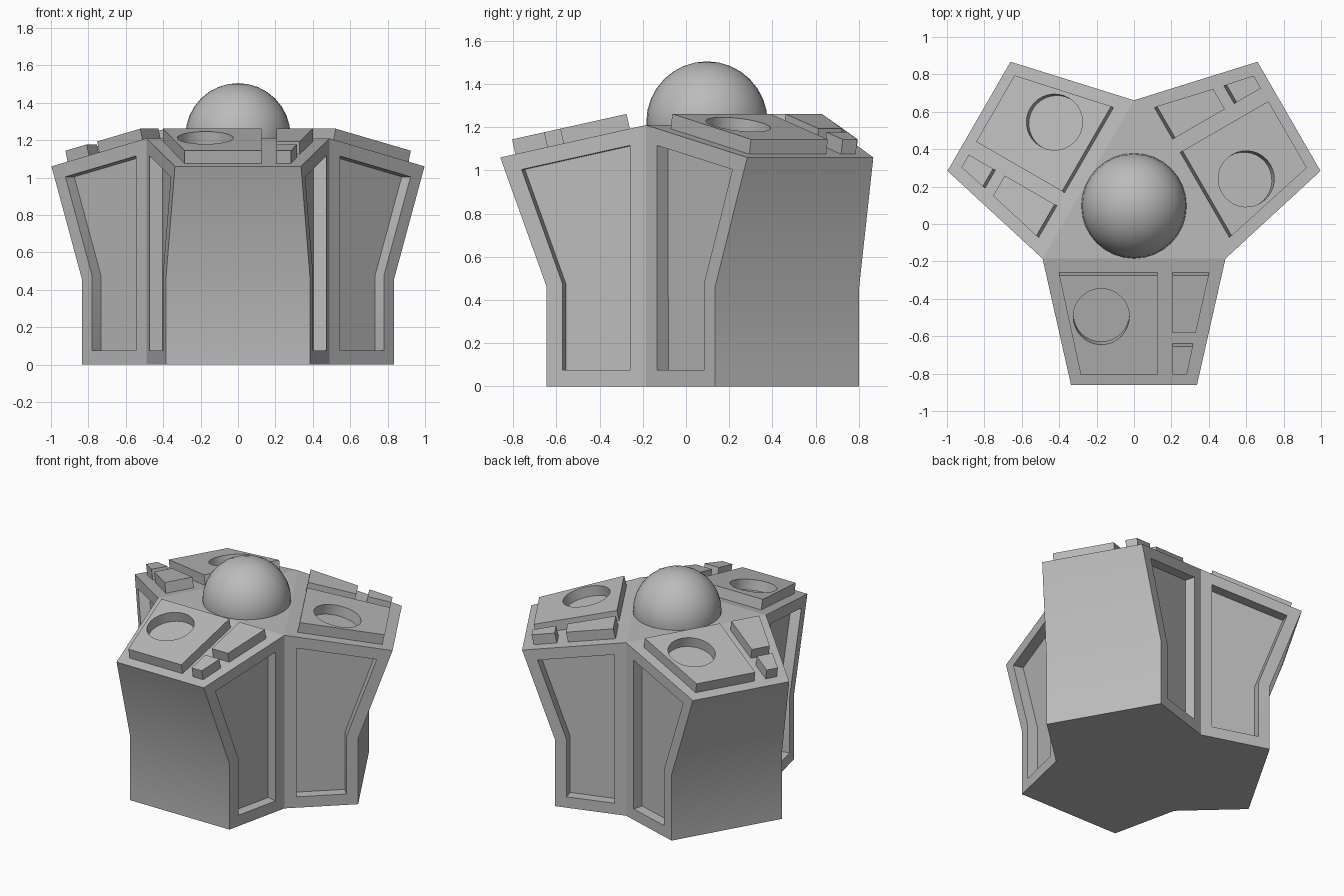
import bpy, bmesh
from math import sin, cos, pi, radians, atan2
from mathutils import Matrix, Vector

cube = bpy.data.objects.get("Cube")
if cube:
    bpy.data.objects.remove(cube, do_unlink=True)

CENTRE = Vector((0, 0.097, 0))
INNER_Y, OUTER_Y, BASE_Y = -0.185, -0.86, -0.645
INNER_Z, OUTER_Z, KINK_Z = 1.21, 1.06, 0.46
INNER_X, OUTER_X = 0.489, 0.337
SLOPE = (INNER_Z - OUTER_Z) / (INNER_Y - OUTER_Y)
THICK = 0.07

grey = bpy.data.materials.new("plain_grey")
grey.use_nodes = True
grey.diffuse_color = (0.5, 0.5, 0.5, 1)
grey.node_tree.nodes["Principled BSDF"].inputs["Base Color"].default_value = (0.5, 0.5, 0.5, 1)


def turn(k):
    """Rotation of one third of a circle, k times, about the central axis."""
    return (Matrix.Translation(CENTRE) @ Matrix.Rotation(k * 2 * pi / 3, 4, 'Z')
            @ Matrix.Translation(-CENTRE))


def finish(bm, name, smooth=True):
    bmesh.ops.recalc_face_normals(bm, faces=bm.faces)
    mesh = bpy.data.meshes.new(name)
    bm.to_mesh(mesh)
    bm.free()
    mesh.materials.append(grey)
    obj = bpy.data.objects.new(name, mesh)
    bpy.context.collection.objects.link(obj)
    if smooth:
        mesh.shade_smooth()
        mesh.set_sharp_from_angle(angle=radians(30))
    return obj


def side_x(y):
    return INNER_X + (y - INNER_Y) * (INNER_X - OUTER_X) / (INNER_Y - OUTER_Y)


# Body: three flared arms around a triangular core, with recessed side panels
bm = bmesh.new()
profile = [(INNER_Y, 0), (BASE_Y, 0), (BASE_Y, KINK_Z), (OUTER_Y, OUTER_Z), (INNER_Y, INNER_Z)]
sides, floor, lids = [], [], []
for k in range(3):
    left, right = [[bm.verts.new(turn(k) @ Vector((s * side_x(y), y, z))) for y, z in profile]
                   for s in (1, -1)]
    sides += [bm.faces.new(left), bm.faces.new(right[::-1])]
    strips = [bm.faces.new((left[i], right[i], right[i + 1], left[i + 1])) for i in range(4)]
    floor.append(strips[0])
    lids.append(strips[3])
for z in (0, INNER_Z):
    face = bm.faces.new([bm.verts.new(turn(k) @ Vector((INNER_X, INNER_Y, z))) for k in range(3)])
    (lids if z else floor).append(face)
bmesh.ops.remove_doubles(bm, verts=bm.verts, dist=0.005)
bmesh.ops.recalc_face_normals(bm, faces=bm.faces)
bmesh.ops.inset_individual(bm, faces=sides, thickness=0.076, use_even_offset=True)
for face in sides:
    inward = -face.normal.copy() * THICK
    new = bmesh.ops.extrude_face_region(bm, geom=[face])["geom"]
    bmesh.ops.translate(bm, verts=[v for v in new if isinstance(v, bmesh.types.BMVert)], vec=inward)
    bm.faces.remove(face)
body = finish(bm, "body")
for poly in body.data.polygons:
    if abs(poly.normal.z) > 0.9:
        poly.use_smooth = False


# Raised plates on the sloping arm tops
def plate(name, k, outline, hole=None):
    bm = bmesh.new()
    loops = [outline]
    if hole:
        cx, cy, r = hole
        loops.append([(cx + r * cos(a * pi / 16), cy + r * sin(a * pi / 16)) for a in range(32)])
    edges = []
    for loop in loops:
        vs = [bm.verts.new((x, y, INNER_Z + (y - INNER_Y) * SLOPE)) for x, y in loop]
        edges += [bm.edges.new((vs[i - 1], vs[i])) for i in range(len(vs))]
    bmesh.ops.triangle_fill(bm, edges=edges, use_beauty=True)
    new = bmesh.ops.extrude_face_region(bm, geom=bm.faces[:], use_keep_orig=True)["geom"]
    tilt = atan2(SLOPE, 1)
    bmesh.ops.translate(bm, verts=[v for v in new if isinstance(v, bmesh.types.BMVert)],
                        vec=(0, -sin(tilt) * THICK, cos(tilt) * THICK))
    bm.transform(turn(k))
    finish(bm, name)


for k, arm in enumerate(("front", "left", "right")):
    plate(arm + "_large_plate", k,
          [(-0.40, -0.26), (0.125, -0.26), (0.125, -0.79), (-0.285, -0.79)],
          hole=(-0.175, -0.48, 0.15))
    plate(arm + "_long_block", k,
          [(0.205, -0.26), (0.40, -0.26), (0.33, -0.567), (0.205, -0.567)])
    plate(arm + "_small_block", k,
          [(0.205, -0.64), (0.315, -0.64), (0.283, -0.79), (0.205, -0.79)])

# Dome on the core
bm = bmesh.new()
bmesh.ops.create_uvsphere(bm, u_segments=32, v_segments=16, radius=0.281)
bm.transform(Matrix.Translation(CENTRE + Vector((0, 0, 1.224))))
bmesh.ops.bisect_plane(bm, geom=bm.verts[:] + bm.edges[:] + bm.faces[:],
                       plane_co=(0, 0, INNER_Z - 0.01), plane_no=(0, 0, 1), clear_inner=True)
finish(bm, "dome")
